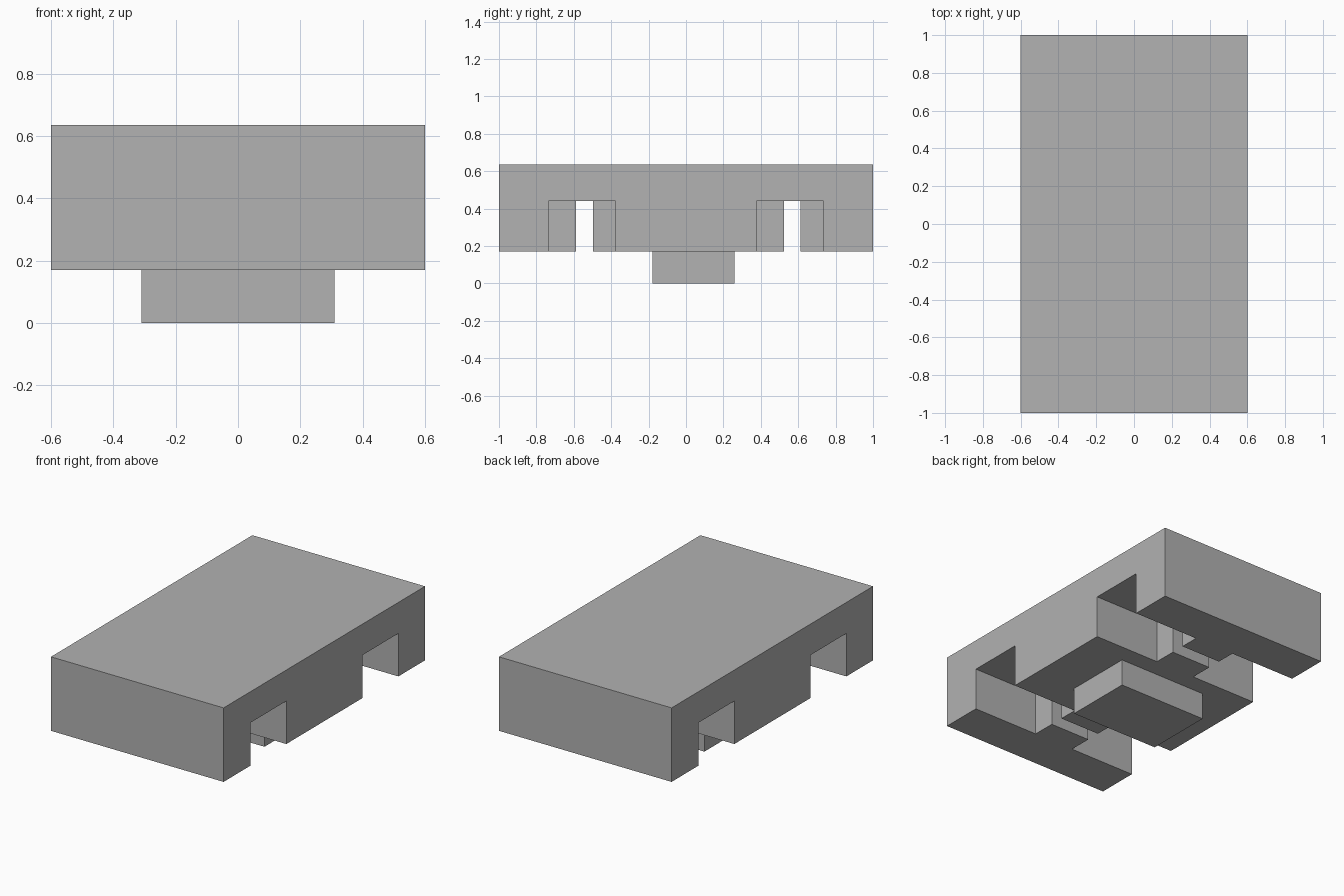
import bpy
import bmesh

default = bpy.data.objects.get("Cube")
if default:
    bpy.data.objects.remove(default, do_unlink=True)

grey = bpy.data.materials.new("plain_grey")
grey.use_nodes = True
colour = (0.445, 0.445, 0.445, 1)
grey.diffuse_color = colour
grey.node_tree.nodes["Principled BSDF"].inputs["Base Color"].default_value = colour


def prism(name, outline, z0, z1):
    """Extrude a plan outline (x, y) from z0 up to z1."""
    bm = bmesh.new()
    base = bm.faces.new([bm.verts.new((x, y, z0)) for x, y in outline])
    top = bmesh.ops.extrude_face_region(bm, geom=[base])["geom"]
    verts = [v for v in top if isinstance(v, bmesh.types.BMVert)]
    bmesh.ops.translate(bm, verts=verts, vec=(0, 0, z1 - z0))
    bmesh.ops.recalc_face_normals(bm, faces=bm.faces)
    mesh = bpy.data.meshes.new(name)
    bm.to_mesh(mesh)
    bm.free()
    mesh.materials.append(grey)
    obj = bpy.data.objects.new(name, mesh)
    bpy.context.collection.objects.link(obj)
    return obj


def rectangle(x, y0, y1):
    return [(-x, y0), (x, y0), (x, y1), (-x, y1)]


def slot_outline(y0, y1, neck0, neck1, tab=0.14, reach=0.7):
    """Channel running across the body, pinched by a tab from each wall."""
    return [(-reach, y0), (-tab, y0), (-tab, neck0), (tab, neck0), (tab, y0), (reach, y0),
            (reach, y1), (tab, y1), (tab, neck1), (-tab, neck1), (-tab, y1), (-reach, y1)]


# Main block
bottom, ceiling, top = 0.17, 0.44, 0.635
body = prism("body", rectangle(0.6, -1, 1), bottom, top)

# Two pinched channels cut from the underside
slots = {"front_slot": (-0.735, -0.377, -0.587, -0.498),
         "back_slot": (0.377, 0.735, 0.523, 0.612)}
for name, sizes in slots.items():
    cutter = prism(name, slot_outline(*sizes), bottom - 0.1, ceiling)
    cutter.hide_render = True
    cut = body.modifiers.new(name, "BOOLEAN")
    cut.operation = "DIFFERENCE"
    cut.solver = "EXACT"
    cut.object = cutter
    bpy.context.view_layer.objects.active = body
    bpy.ops.object.modifier_apply(modifier=cut.name)
    bpy.data.objects.remove(cutter, do_unlink=True)

# Peg below the centre
prism("bottom_peg", rectangle(0.31, -0.18, 0.26), 0, bottom)
